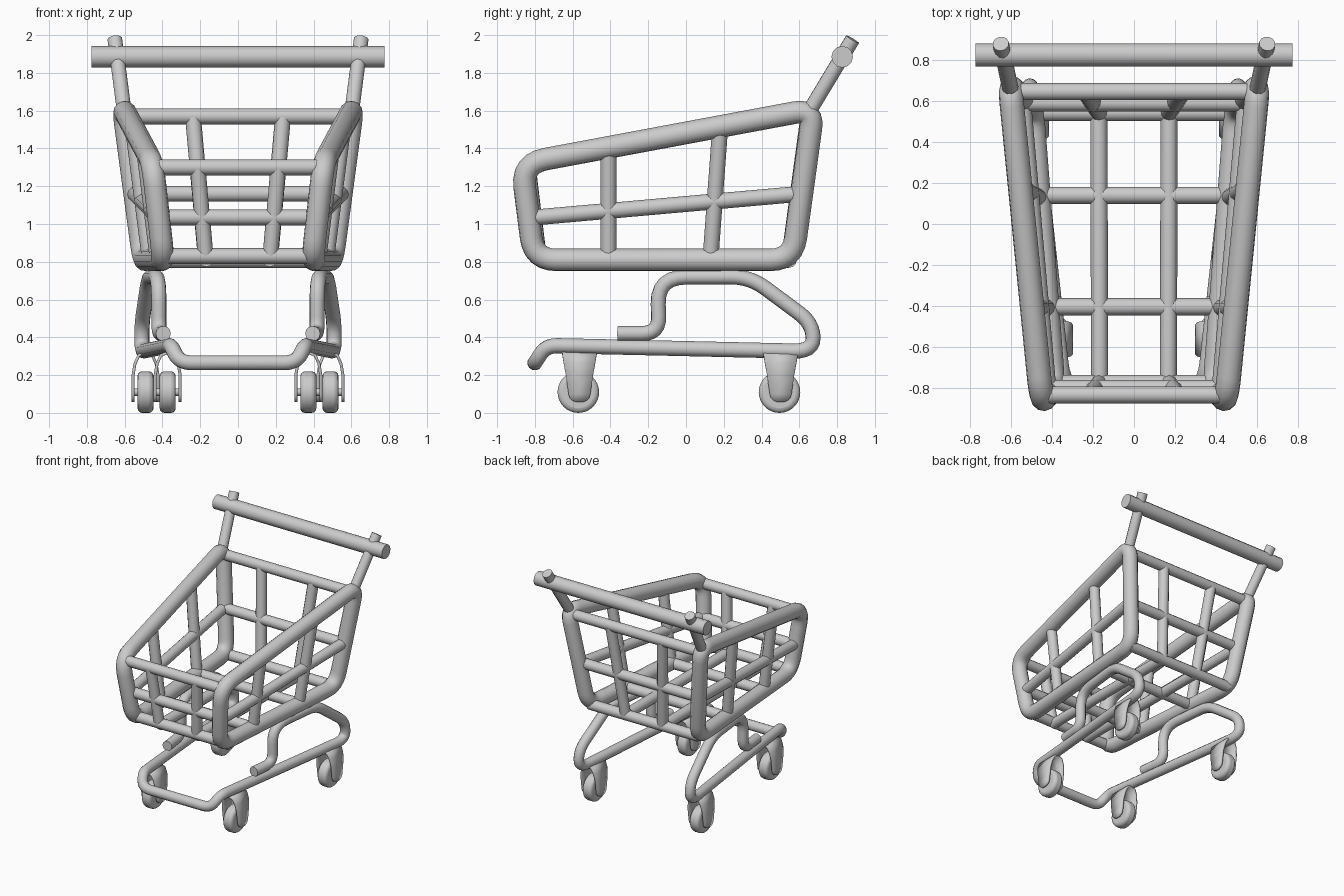
import bpy, bmesh
from math import pi, cos, sin
from mathutils import Vector

cube = bpy.data.objects.get("Cube")
if cube:
    bpy.data.objects.remove(cube, do_unlink=True)

GREY = (0.6, 0.6, 0.6, 1)
metal = bpy.data.materials.new("light grey metal")
metal.use_nodes = True
metal.diffuse_color = GREY
metal.node_tree.nodes["Principled BSDF"].inputs["Base Color"].default_value = GREY


def finish(obj):
    """Select the object, give it the material and smooth it."""
    bpy.ops.object.select_all(action='DESELECT')
    obj.select_set(True)
    bpy.context.view_layer.objects.active = obj
    if obj.type == 'CURVE':
        bpy.ops.object.convert(target='MESH')
        obj = bpy.context.view_layer.objects.active
    obj.data.materials.clear()
    obj.data.materials.append(metal)
    bpy.ops.object.shade_smooth_by_angle(angle=0.7)
    return obj


def rounded(points, bends, closed):
    """Replace each corner of a path with a short curved run."""
    out, n = [], len(points)
    for i, (p, r) in enumerate(zip(points, bends)):
        if r == 0 or (not closed and i in (0, n - 1)):
            out.append(p)
            continue
        a, b = points[i - 1] - p, points[(i + 1) % n] - p
        p0 = p + a.normalized() * min(r, a.length * 0.48)
        p1 = p + b.normalized() * min(r, b.length * 0.48)
        for k in range(7):
            t = k / 6
            out.append(p0 * (1 - t) ** 2 + p * 2 * t * (1 - t) + p1 * t * t)
    return out


def tube(name, points, radius, bends=None, closed=False):
    points = [Vector(p) for p in points]
    path = rounded(points, bends or [0] * len(points), closed)
    curve = bpy.data.curves.new(name, 'CURVE')
    curve.dimensions = '3D'
    curve.bevel_depth = radius
    curve.bevel_resolution = 4
    curve.use_fill_caps = True
    spline = curve.splines.new('POLY')
    spline.points.add(len(path) - 1)
    for sp, p in zip(spline.points, path):
        sp.co = (*p, 1)
    spline.use_cyclic_u = closed
    obj = bpy.data.objects.new(name, curve)
    bpy.context.collection.objects.link(obj)
    return finish(obj)


def wall(y, z, s=1):
    """Point on the sloping side wall of the basket."""
    return (s * (0.5 + 0.077 * (y - 0.565) + 0.123 * (z - 0.81)), y, z)


def rail_x(y):
    """Half width of the wheeled frame at depth y."""
    return 0.435 + 0.11 * y


def front_y(z):
    return -0.78 - 0.12 * (z - 0.83)


def rear_y(z):
    return 0.545 + 0.135 * (z - 0.81)


THIN = 0.042
SIDES = (("left", 1), ("right", -1))

# Basket sides, with their slats and the handle posts
for side, s in SIDES:
    loop = [(-0.805, 0.81), (0.565, 0.81), (0.675, 1.608), (-0.87, 1.32)]
    tube(f"{side}_basket_frame", [wall(y, z, s) for y, z in loop], 0.06,
         [0.12, 0.12, 0.1, 0.13], True)
    tube(f"{side}_middle_rail", [wall(-0.82, 1.033, s), wall(0.61, 1.16, s)], THIN)
    tube(f"{side}_front_slat", [wall(-0.41, 0.82, s), wall(-0.41, 1.39, s)], THIN)
    tube(f"{side}_rear_slat", [wall(0.13, 0.82, s), wall(0.18, 1.5, s)], THIN)
    tube(f"{side}_handle_post",
         [(s * 0.603, 0.655, 1.6), (s * 0.652, 0.882, 1.978)], 0.04)

# Bars across the basket ends and floor
bars = {"front_top": (front_y(1.3), 1.3), "front_middle": (front_y(1.035), 1.035),
        "front_bottom": (front_y(0.83), 0.83), "rear_top": (rear_y(1.57), 1.57),
        "rear_middle": (rear_y(1.16), 1.16), "rear_bottom": (rear_y(0.81), 0.81),
        "floor_front": (-0.405, 0.81), "floor_rear": (0.14, 0.81)}
for name, (y, z) in bars.items():
    tube(f"{name}_bar", [wall(y, z, -1), wall(y, z, 1)], THIN)

# Slats in the ends and along the floor
for side, s in SIDES:
    for end, depth, low, high in (("front", front_y, 0.83, 1.3), ("rear", rear_y, 0.81, 1.56)):
        tube(f"{side}_{end}_end_slat",
             [(s * (0.17 + 0.09 * (z - 0.81)), depth(z), z) for z in (low, high)], THIN)
    tube(f"{side}_floor_slat", [(s * 0.168, -0.78, 0.815), (s * 0.172, 0.545, 0.81)], THIN)

# Push handle
tube("handle", [(-0.775, 0.827, 1.885), (0.775, 0.827, 1.885)], 0.057)

# Wheeled frame, bent from one length of tube
side_path = [(-0.36, 0.42, 0), (-0.142, 0.42, 0.09), (-0.152, 0.72, 0.16),
             (0.34, 0.72, 0.1), (0.67, 0.475, 0.09), (0.675, 0.325, 0.11),
             (-0.74, 0.357, 0.06)]
half = [((rail_x(y), y, z), r) for y, z, r in side_path]
half.append(((0.31, -0.8, 0.265), 0.07))
whole = half + [((-x, y, z), r) for (x, y, z), r in reversed(half)]
tube("wheeled_frame", [p for p, r in whole], 0.04, [r for p, r in whole])


def wheel(name, x, y):
    bpy.ops.mesh.primitive_cylinder_add(vertices=32, radius=0.11, depth=0.085,
                                        location=(x, y, 0.11), rotation=(0, pi / 2, 0))
    obj = bpy.context.object
    obj.name = name
    finish(obj)
    bevel = obj.modifiers.new("rounded_edge", 'BEVEL')
    bevel.width = 0.025
    bevel.segments = 3


def fork(name, x, y):
    """Arched plate over the wheel with two rounded legs."""
    leg = [(0.066, 0.1 - 0.045 * cos(a), 0.058 * sin(a)) for a in (0.3, 0.7, 1.1, pi / 2)]
    leg += [(0.066, 0.2, 0.072), (0.056, 0.26, 0.083), (0.036, 0.305, 0.09)]
    rows = leg + [(0, 0.318, 0.092)] + [(-u, z, w) for u, z, w in reversed(leg)]
    bm = bmesh.new()
    pairs = [[bm.verts.new((x + u, y + d * w, z)) for d in (-1, 1)] for u, z, w in rows]
    for a, b in zip(pairs, pairs[1:]):
        bm.faces.new((a[0], a[1], b[1], b[0]))
    bmesh.ops.recalc_face_normals(bm, faces=bm.faces)
    mesh = bpy.data.meshes.new(name)
    bm.to_mesh(mesh)
    bm.free()
    obj = bpy.data.objects.new(name, mesh)
    bpy.context.collection.objects.link(obj)
    finish(obj)
    solid = obj.modifiers.new("thickness", 'SOLIDIFY')
    solid.thickness = 0.016
    solid.offset = 0


# Casters under each corner of the frame
for side, s in SIDES:
    for end, y in (("front", -0.57), ("rear", 0.495)):
        x = s * rail_x(y)
        wheel(f"{side}_{end}_wheel", x, y)
        fork(f"{side}_{end}_fork", x, y + 0.006)
        tube(f"{side}_{end}_axle", [(x - 0.068, y, 0.11), (x + 0.068, y, 0.11)], 0.02)
